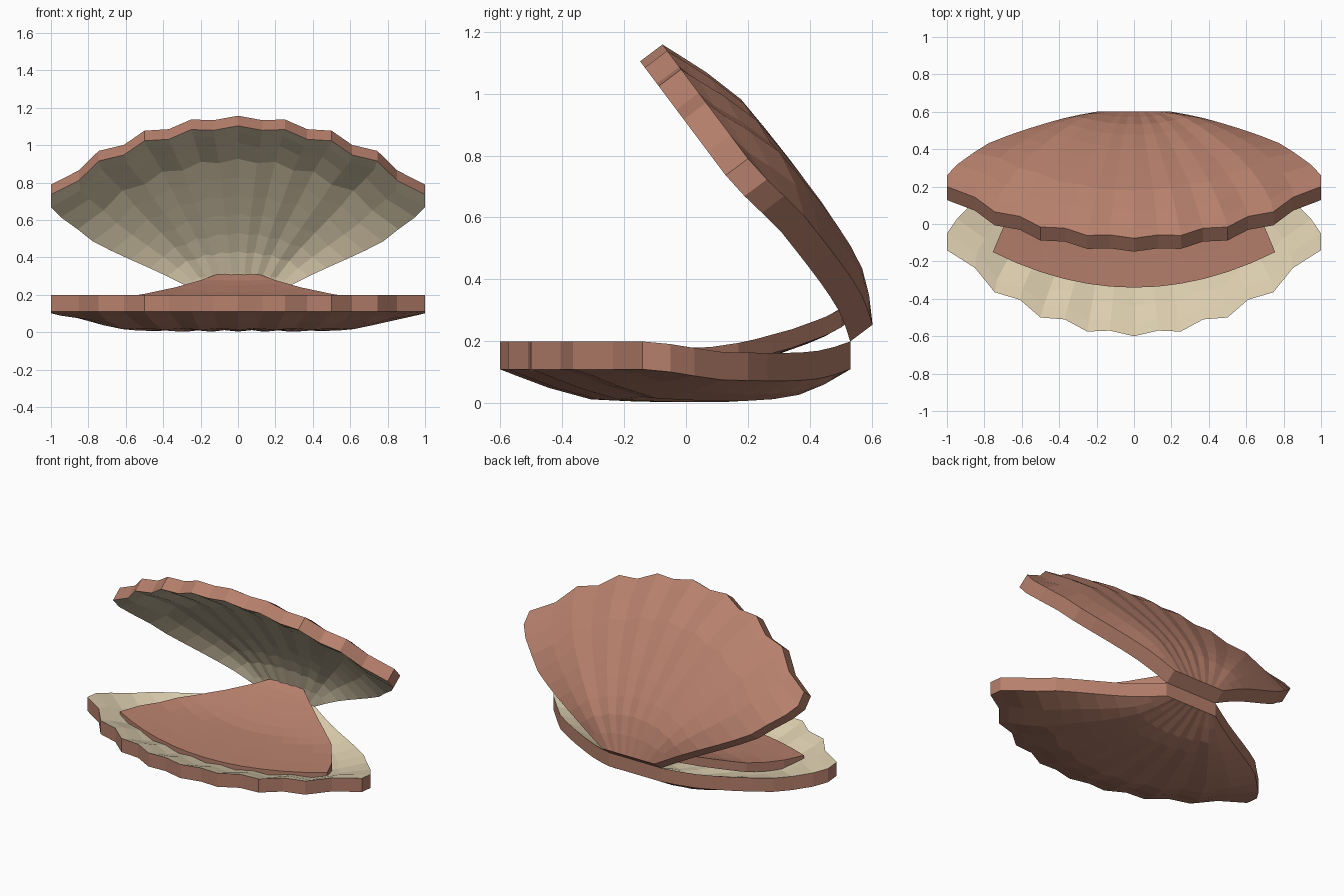
import bpy
import bmesh
from math import radians
from mathutils import Matrix, Vector

cube = bpy.data.objects.get("Cube")
if cube:
    bpy.data.objects.remove(cube, do_unlink=True)


def make_material(name, rgb):
    mat = bpy.data.materials.new(name)
    mat.use_nodes = True
    mat.diffuse_color = (*rgb, 1)
    mat.node_tree.nodes["Principled BSDF"].inputs["Base Color"].default_value = (*rgb, 1)
    return mat


terracotta = make_material("terracotta", (0.47, 0.215, 0.15))
cream = make_material("cream", (0.72, 0.62, 0.43))


def interp(table, t):
    """Linear lookup in a short list of (position, value) pairs."""
    for (a, va), (b, vb) in zip(table, table[1:]):
        if t <= b:
            return va + (vb - va) * (t - a) / (b - a)
    return table[-1][1]


def slab(name, surface, rows, cols, thickness, mats):
    """Closed slab: an upper grid, the same grid lowered, and a rim between.
    The upper side takes the last material, the rest the first."""
    bm = bmesh.new()
    top = [[bm.verts.new(surface(t, u)) for u in cols] for t in rows]
    low = [[bm.verts.new(v.co - Vector((0, 0, thickness))) for v in row] for row in top]
    for r in range(len(rows) - 1):
        for c in range(len(cols) - 1):
            for grid, index in ((top, len(mats) - 1), (low, 0)):
                face = bm.faces.new((grid[r][c], grid[r + 1][c],
                                     grid[r + 1][c + 1], grid[r][c + 1]))
                face.material_index = index

    def border(g):
        return (g[0] + [row[-1] for row in g[1:]] + g[-1][-2::-1]
                + [row[0] for row in g[-2:0:-1]])

    a, b = border(top), border(low)
    for i in range(len(a)):
        j = (i + 1) % len(a)
        bm.faces.new((a[i], a[j], b[j], b[i]))
    bmesh.ops.recalc_face_normals(bm, faces=bm.faces)
    mesh = bpy.data.meshes.new(name)
    bm.to_mesh(mesh)
    bm.free()
    for mat in mats:
        mesh.materials.append(mat)
    obj = bpy.data.objects.new(name, mesh)
    bpy.context.collection.objects.link(obj)
    return obj


# Shell half: ribs fan out from a short hinge to a scalloped rim
HINGE_Y, HINGE_HALF, RIM_Z = 0.53, 0.19, 0.2
RIM = [(0, -0.6), (0.13, -0.57), (0.25, -0.575), (0.37, -0.51), (0.5, -0.5),
       (0.61, -0.405), (0.745, -0.365), (0.85, -0.235), (1, -0.14)]
DEPTH = [(0, 0), (0.1, 0.05), (0.23, 0.096), (0.45, 0.108), (0.73, 0.1),
         (0.87, 0.057), (1, 0)]
BULGE = [(0, 0), (0.47, 0.098), (0.62, 0.12), (0.86, 0.095), (0.945, 0.069), (1, 0)]


def shell_surface(t, i):
    side = -1 if i < 0 else 1
    k = abs(i)
    u = k / 8
    rim_x, rim_y = RIM[k]
    swell = interp(BULGE, t) * u ** 3
    x = HINGE_HALF * u * (1 - t) + rim_x * t + 0.637 * swell
    y = HINGE_Y * (1 - t) + rim_y * t + 0.77 * swell
    z = RIM_Z - interp(DEPTH, t) * (1 - 0.65 * u ** 10)
    if k % 2 and 0 < t < 1:
        z += 0.008
    return Vector((side * x, y, z))


shell_rows = [0, 0.1, 0.2, 0.3, 0.41, 0.52, 0.63, 0.74, 0.86, 0.945, 1]
shell_cols = range(-8, 9)
slab("lower_shell", shell_surface, shell_rows, shell_cols, 0.09, [terracotta, cream])
upper = slab("upper_shell", shell_surface, shell_rows, shell_cols, 0.09, [terracotta, cream])

# Flip the second half over and swing it open about the hinge
pivot = Matrix.Translation((0, HINGE_Y, RIM_Z))
swing = pivot @ Matrix.Rotation(radians(-53.13), 4, 'X') @ Matrix.Scale(-1, 4, (0, 0, 1)) @ pivot.inverted()
upper.data.transform(swing)
upper.data.flip_normals()

# Fleshy fan lying inside the lower half and rising to the hinge
EDGE_X = [(0, 0.13), (0.15, 0.25), (0.4, 0.42), (0.6, 0.56), (0.85, 0.7), (1, 0.755)]
EDGE_Y = [(0, 0.5), (0.15, 0.41), (0.4, 0.28), (0.6, 0.17), (0.85, -0.02), (1, -0.15)]
HEIGHT = [(-0.34, 0.145), (-0.15, 0.15), (0.1, 0.165), (0.2, 0.187),
          (0.35, 0.235), (0.48, 0.29), (0.52, 0.32)]


def flesh_surface(t, u):
    middle = 0.52 - 0.86 * t
    y = middle + (interp(EDGE_Y, t) - middle) * u * u
    return Vector((u * interp(EDGE_X, t), y, interp(HEIGHT, y) + 0.025 * t * u * u))


slab("inner_flesh", flesh_surface, [0, 0.08, 0.15, 0.28, 0.4, 0.5, 0.6, 0.72, 0.85, 1],
     [i / 6 for i in range(-6, 7)], 0.06, [terracotta])
